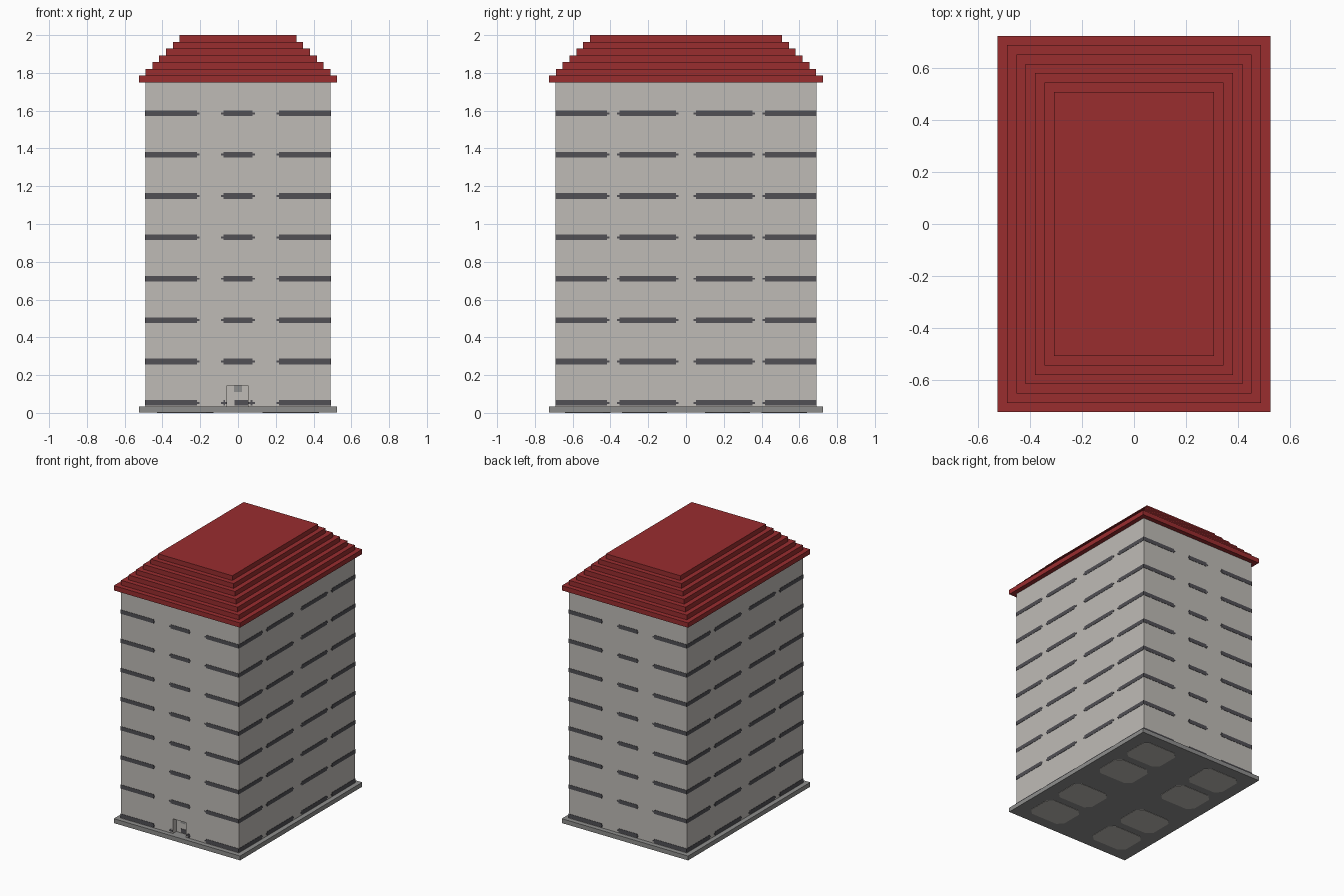
import bpy
import bmesh

if "Cube" in bpy.data.objects:
    bpy.data.objects.remove(bpy.data.objects["Cube"])


def material(name, rgb):
    m = bpy.data.materials.new(name)
    m.use_nodes = True
    m.diffuse_color = (*rgb, 1)
    m.node_tree.nodes["Principled BSDF"].inputs["Base Color"].default_value = (*rgb, 1)
    return m


WALL = material("pale stone", (0.52, 0.50, 0.47))
ROOF = material("roof red", (0.32, 0.026, 0.028))
BASE = material("plinth grey", (0.27, 0.27, 0.265))
GLASS = material("dark window", (0.082, 0.079, 0.09))


def add_box(bm, lo, hi):
    verts = bmesh.ops.create_cube(bm, size=1)["verts"]
    for v in verts:
        for i in range(3):
            v.co[i] = hi[i] if v.co[i] > 0 else lo[i]


def make(name, boxes, mat):
    bm = bmesh.new()
    for lo, hi in boxes:
        add_box(bm, lo, hi)
    mesh = bpy.data.meshes.new(name)
    bm.to_mesh(mesh)
    bm.free()
    mesh.materials.append(mat)
    obj = bpy.data.objects.new(name, mesh)
    bpy.context.collection.objects.link(obj)
    return obj


def slab(hx, hy, z0, z1):
    return (-hx, -hy, z0), (hx, hy, z1)


HX, HY = 0.49, 0.69          # wall half sizes
Z0, Z1 = 0.035, 1.75         # wall bottom and top
DOOR = (-0.058, 0.053)       # doorway span in x
DEPTH = 0.04                 # doorway recess

# Plinth and walls
make("plinth", [slab(0.525, 0.725, 0.002, Z0)], BASE)
walls = make("walls", [slab(HX, HY, Z0, Z1)], WALL)

# Recessed doorway
cutter = make("doorway_cutter", [((DOOR[0], -HY - 0.1, 0.0), (DOOR[1], -HY + DEPTH, 0.145))], WALL)
cutter.hide_render = True
cut = walls.modifiers.new("doorway", "BOOLEAN")
cut.operation = "DIFFERENCE"
cut.object = cutter
bpy.context.view_layer.objects.active = walls
bpy.ops.object.modifier_apply(modifier=cut.name)
bpy.data.objects.remove(cutter)

back = -HY + DEPTH
make("door_transom", [((-0.02, back - 0.004, 0.11), (0.02, back, 0.145))], BASE)
make("door_window", [((-0.018, back - 0.003, 0.038), (DOOR[1], back, 0.068))], GLASS)

# Stepped roof, each tier set in from the one below
TIERS = 7
step = (2.0 - Z1) / TIERS
for i in range(TIERS):
    make(f"roof_tier_{i + 1}",
         [slab(0.525 - 0.036 * i, 0.725 - 0.036 * i, Z1 + step * i, Z1 + step * (i + 1))], ROOF)


# Window bands with thin tips at the ends that stop short of a corner
def band(a, b, z, half, place):
    tip = 0.012
    a_in = a if a <= -half else a + tip
    b_in = b if b >= half else b - tip
    return [place(a_in, b_in, z - 0.015, z + 0.015), place(a, b, z - 0.005, z + 0.005)]


def face_x(side):
    def place(a, b, z0, z1):
        x = sorted((side * (HX - 0.001), side * (HX + 0.002)))
        return (x[0], a, z0), (x[1], b, z1)
    return place


def face_y(side):
    def place(a, b, z0, z1):
        y = sorted((side * (HY - 0.001), side * (HY + 0.002)))
        return (a, y[0], z0), (b, y[1], z1)
    return place


END_SPANS = [(-HX, -0.205), (-0.09, 0.09), (0.205, HX)]
SIDE_SPANS = [(-HY, -0.405), (-0.365, -0.04), (0.04, 0.365), (0.405, HY)]
for name, place, spans, half in (
        ("front_windows", face_y(-1), END_SPANS, HX),
        ("back_windows", face_y(1), END_SPANS, HX),
        ("right_windows", face_x(-1), SIDE_SPANS, HY),
        ("left_windows", face_x(1), SIDE_SPANS, HY)):
    boxes = []
    for floor in range(8):
        z = 0.053 + 0.219 * floor
        for a, b in spans:
            # the doorway interrupts the lowest front band
            if name == "front_windows" and floor == 0 and a < 0 < b:
                boxes += band(a, DOOR[0], z, half, place)
                boxes += band(DOOR[1], b, z, half, place)
            else:
                boxes += band(a, b, z, half, place)
    make(name, boxes, GLASS)


# Room outlines on the underside, as thin chamfered plates
def floor_plate(name, cx, cy, hx, hy, c=0.04):
    corner = [(hx, hy - c), (hx - c, hy)]
    ring = corner + [(-x, y) for x, y in corner[::-1]]
    ring += [(-x, -y) for x, y in ring]
    bm = bmesh.new()
    face = bm.faces.new([bm.verts.new((cx + x, cy + y, 0)) for x, y in ring])
    top = bmesh.ops.extrude_face_region(bm, geom=[face])["geom"]
    for v in top:
        if isinstance(v, bmesh.types.BMVert):
            v.co.z = 0.003
    bmesh.ops.recalc_face_normals(bm, faces=bm.faces)
    mesh = bpy.data.meshes.new(name)
    bm.to_mesh(mesh)
    bm.free()
    mesh.materials.append(WALL)
    obj = bpy.data.objects.new(name, mesh)
    bpy.context.collection.objects.link(obj)


for sx in (-1, 1):
    for sy in (-1, 1):
        floor_plate("inner_room_floor", sx * 0.28, sy * 0.22, 0.15, 0.12)
        floor_plate("outer_room_floor", sx * 0.28, sy * 0.52, 0.15, 0.12)
